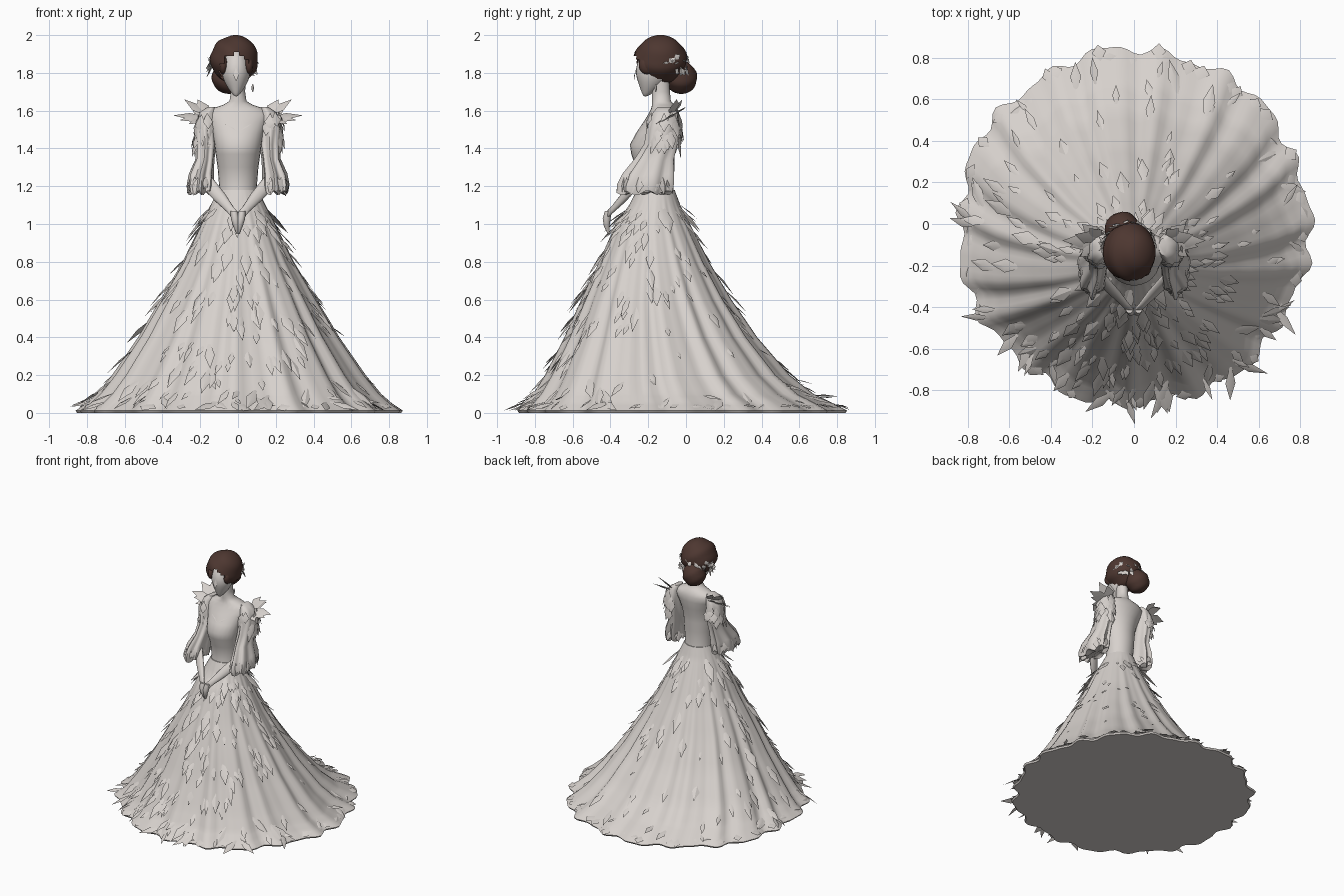
import bpy, bmesh, math, random
from mathutils import Vector

if "Cube" in bpy.data.objects:
    bpy.data.objects.remove(bpy.data.objects["Cube"])

random.seed(7)
TAU = math.tau

def material(name, rgb):
    m = bpy.data.materials.new(name)
    m.diffuse_color = (*rgb, 1)
    m.use_nodes = True
    m.node_tree.nodes["Principled BSDF"].inputs["Base Color"].default_value = m.diffuse_color
    return m

CLOTH = material("pale_cloth", (0.68, 0.64, 0.61))
HAIR = material("brown_hair", (0.075, 0.038, 0.030))

def finish(name, bm, mat, angle=40):
    bmesh.ops.recalc_face_normals(bm, faces=bm.faces)
    me = bpy.data.meshes.new(name)
    bm.to_mesh(me)
    bm.free()
    ob = bpy.data.objects.new(name, me)
    bpy.context.collection.objects.link(ob)
    me.materials.append(mat)
    bpy.ops.object.select_all(action='DESELECT')
    ob.select_set(True)
    bpy.context.view_layer.objects.active = ob
    bpy.ops.object.shade_smooth_by_angle(angle=math.radians(angle))
    return ob

def loft(name, rings, mat, angle=40):
    """Skin closed rings of points and cap both ends."""
    bm = bmesh.new()
    rows = [[bm.verts.new(p) for p in r] for r in rings]
    n = len(rows[0])
    for a, b in zip(rows, rows[1:]):
        for i in range(n):
            bm.faces.new((a[i], a[(i + 1) % n], b[(i + 1) % n], b[i]))
    bm.faces.new(rows[0])
    bm.faces.new(rows[-1])
    return finish(name, bm, mat, angle)

def ring(cx, cy, z, rx, ry, n=24, wave=0.0, k=7):
    return [(cx + rx * (1 + wave * math.sin(k * a)) * math.cos(a),
             cy + ry * (1 + wave * math.sin(k * a)) * math.sin(a),
             z + wave * 0.08 * math.sin(k * a + 1)) for a in (TAU * i / n for i in range(n))]

def feather(bm, base, tip, width, up, ridge=.14):
    """Pointed leaf with a low raised ridge."""
    base, tip, up = Vector(base), Vector(tip), Vector(up).normalized()
    side = (tip - base).cross(up).normalized() * width / 2
    mid = base.lerp(tip, 0.55)
    b, t, l, r, m = [bm.verts.new(p) for p in (base, tip, mid - side, mid + side, mid + up * width * ridge)]
    for f in ((b, l, m), (b, m, r), (l, t, m), (m, t, r), (b, r, t, l)):
        bm.faces.new(f)

# Skirt: elliptical profile (height, half width, front y, back y) with folds
PROFILE = [(1.18, .105, -.26, -.06), (1.10, .145, -.30, -.03), (1.0, .195, -.37, .02), (.8, .29, -.455, .12),
           (.6, .405, -.545, .235), (.4, .52, -.63, .37), (.2, .655, -.73, .54), (.1, .735, -.79, .665),
           (.05, .79, -.835, .77), (.012, .845, -.87, .84)]

def skirt_point(u, a):
    f = min(max(u, 0), .9999) * (len(PROFILE) - 1)
    i = int(f)
    z, hw, yf, yb = [p + (q - p) * (f - i) for p, q in zip(PROFILE[i], PROFILE[i + 1])]
    fold = math.sin(19 * a + .6 * math.sin(2 * a)) + .6 * math.sin(31 * a + 1.3) + .6 * math.sin(7 * a + 2)
    k = 1 + .022 * min(1, 2 * u) * fold
    return Vector((hw * k * math.cos(a), (yf + yb) / 2 + (yb - yf) / 2 * k * math.sin(a), z))

def skirt_normal(u, a):
    du = skirt_point(u + .03, a) - skirt_point(u - .03, a)
    da = skirt_point(u, a + .08) - skirt_point(u, a - .08)
    n = du.cross(da).normalized()
    return n if n.z > 0 else -n

N = 160
rings = [[skirt_point(u / 36, TAU * i / N) for i in range(N)] for u in range(37)]
rings.append([Vector((p.x * .99, p.y * .99, 0)) for p in rings[-1]])
loft("skirt", rings, CLOTH, 50)

# Long feathers scattered over the skirt, pointing down
bm = bmesh.new()
for i in range(250):
    u = random.uniform(.08, .85)
    a = random.uniform(0, TAU)
    if i % 4 == 0:
        a = random.gauss(-TAU / 4, .6)
        u = random.uniform(.3, .88)
    n = skirt_normal(u, a)
    b = skirt_point(u, a) - n * .01
    size = random.uniform(.09, .21)
    down = (skirt_point(u + .06, a + random.uniform(-.05, .05)) - b).normalized()
    t = b + down * size + n * random.uniform(.012, .04)
    t.z = max(t.z, .012)
    feather(bm, b, t, size * random.uniform(.22, .36), n)
# Jagged hem
for i in range(56):
    a = TAU * i / 56 + random.uniform(-.05, .05)
    b, e = skirt_point(.90, a), skirt_point(1, a)
    t = e + Vector((math.cos(a + random.uniform(-.5, .5)), math.sin(a), 0)) * random.uniform(-.03, .022)
    t.z = random.uniform(.01, .03)
    feather(bm, b, t, random.uniform(.05, .09), skirt_normal(.93, a), .08)
finish("skirt_feathers", bm, CLOTH, 30)

# Bodice, shoulders and neck: (z, half width, front y, back y)
BODY = [(1.08, .12, -.28, -.04), (1.2, .10, -.25, -.07), (1.3, .108, -.265, -.06), (1.37, .118, -.29, -.06),
        (1.42, .125, -.297, -.055), (1.48, .135, -.265, -.045), (1.54, .155, -.225, -.035), (1.58, .17, -.20, -.035),
        (1.61, .14, -.185, -.045), (1.63, .08, -.18, -.06), (1.65, .045, -.18, -.08),
        (1.70, .038, -.18, -.085), (1.76, .04, -.18, -.09)]
loft("bodice_and_neck", [ring(0, (f + b) / 2, z, w, (b - f) / 2) for z, w, f, b in BODY], CLOTH, 60)

def ellipsoid(name, centre, radii, mat, shape=None, cut=None, segs=24):
    bm = bmesh.new()
    bmesh.ops.create_uvsphere(bm, u_segments=segs, v_segments=segs * 2 // 3, radius=1)
    for v in bm.verts:
        if shape:
            v.co = shape(v.co)
        v.co = Vector(centre) + Vector([c * r for c, r in zip(v.co, radii)])
    if cut:
        bmesh.ops.delete(bm, geom=[f for f in bm.faces if cut(f.calc_center_median())], context='FACES')
    return finish(name, bm, mat, 60)

# Head with narrowed jaw, nose and earring
def jaw(c):
    k = 1 - .5 * max(0, -c.z) ** 1.5
    return Vector((c.x * k, c.y * k - .45 * max(0, -c.z) ** 2, c.z))
ellipsoid("head", (-.01, -.175, 1.80), (.075, .09, .125), CLOTH, jaw)
bm = bmesh.new()
feather(bm, (-.01, -.262, 1.83), (-.01, -.276, 1.755), .03, (0, -1, 0))
finish("nose", bm, CLOTH)
ellipsoid("earring", (.078, -.16, 1.72), (.006, .006, .022), CLOTH, segs=9)

# Hair cap open over the face, and low bun
def lumpy(c):
    return c * (1 + .025 * math.sin(5 * c.x + 7 * c.z) - .012)
def face_opening(p):
    return p.y < -.13 and p.z < 1.905 - 9 * (p.x + .01) ** 2 - 1.0 * max(0, p.y + .25)
ellipsoid("hair_cap", (-.02, -.135, 1.87), (.129, .142, .13), HAIR, lumpy, face_opening, 30)
ellipsoid("hair_bun", (-.055, -.025, 1.775), (.085, .085, .088), HAIR, lumpy)
# Hair locks framing the temples
for s, n in ((1, "right"), (-1, "left")):
    ellipsoid("hair_lock_" + n, (-.01 + s * .068, -.205, 1.84), (.025, .045, .048), HAIR, segs=12)

# Pale petals tucked round the back and sides of the hair
bm = bmesh.new()
for i in range(30):
    a = math.radians(12 + 172 * i / 29)
    out = Vector((math.cos(a), math.sin(a), 0))
    b = Vector((-.02, -.135, 1.855 + random.uniform(-.03, .03))) + Vector((out.x * .125, out.y * .140, 0))
    t = b + out * random.uniform(.006, .016) + Vector((-out.y, out.x, 0)) * random.uniform(-.05, .05) \
        + Vector((0, 0, random.uniform(-.05, .03)))
    feather(bm, b, t, .036, out)
for i in range(10):   # side spray
    b = Vector((-.135, -.10, 1.83))
    t = b + Vector((random.uniform(-.045, -.01), random.uniform(-.04, .06), random.uniform(-.08, .06)))
    feather(bm, b, t, .03, (-1, 0, .2))
finish("hair_petals", bm, CLOTH, 30)

# Sleeves, arms and shoulder plumes, mirrored: (x, y, z, rx, ry, ruffle)
SLEEVE = [(.14, -.11, 1.62, .02, .04, 0), (.16, -.11, 1.59, .045, .065, 0), (.175, -.12, 1.50, .055, .085, .06),
          (.17, -.13, 1.42, .052, .085, .08), (.175, -.165, 1.34, .048, .10, .08), (.195, -.195, 1.26, .062, .13, .10),
          (.20, -.21, 1.20, .066, .14, .13), (.20, -.215, 1.165, .06, .135, .15), (.19, -.22, 1.175, .03, .08, .1)]
# Tips of the large upper plumes
PLUMES = [(.345, -.08, 1.575), (.285, -.05, 1.66), (.31, -.11, 1.55), (.25, 0, 1.62), (.215, -.02, 1.66), (.26, -.16, 1.53)]
for s, n in ((1, "right"), (-1, "left")):
    loft("sleeve_" + n, [ring(s * x, y, z, rx, ry, 42, w) for x, y, z, rx, ry, w in SLEEVE], CLOTH, 45)
    arm = []
    for k, r in ((0, .038), (.5, .034), (.85, .022), (1, .022)):
        c = Vector((s * .18, -.24, 1.24)).lerp(Vector((s * .018, -.415, 1.05)), k)
        arm.append([c + Vector((r * math.cos(a), 0, r * math.sin(a))) for a in (TAU * i / 12 for i in range(12))])
    loft("forearm_" + n, arm, CLOTH, 60)
    hand = [ring(s * x, y, z, rx, ry, 10) for x, y, z, rx, ry in
            ((.022, -.41, 1.07, .018, .02), (.016, -.42, 1.03, .022, .022), (.01, -.42, .99, .016, .016), (.004, -.41, .95, .005, .006))]
    loft("hand_" + n, hand, CLOTH, 60)
    bm = bmesh.new()
    for x, y, z in PLUMES:
        feather(bm, (s * .15, -.08, 1.565), (s * x, y, z), .075, (0, -.5, 1), .1)
    for i in range(30):   # drooping feathers round the upper sleeve
        a = random.uniform(-2.0, 2.0)
        out = Vector((s * math.cos(a), math.sin(a), 0))
        b = Vector((s * .175, -.115, random.uniform(1.45, 1.6))) + Vector((out.x * .045, out.y * .075, 0))
        feather(bm, b, b + out * random.uniform(.01, .035) - Vector((0, 0, random.uniform(.07, .13))), .055, out)
    for i in range(18):   # ragged cuff
        a = TAU * i / 18
        out = Vector((math.cos(a), math.sin(a), 0))
        b = Vector((s * .20, -.205, 1.25)) + Vector((out.x * .056, out.y * .125, 0))
        feather(bm, b, b + out * .012 - Vector((0, 0, random.uniform(.06, .105))), .055, out)
    finish("sleeve_feathers_" + n, bm, CLOTH, 30)

# Seam folds forming the neckline
bm = bmesh.new()
for s in (1, -1):
    feather(bm, (s * .07, -.228, 1.53), (0, -.262, 1.485), .012, (0, -1, .6))
finish("neckline_fold", bm, CLOTH)
